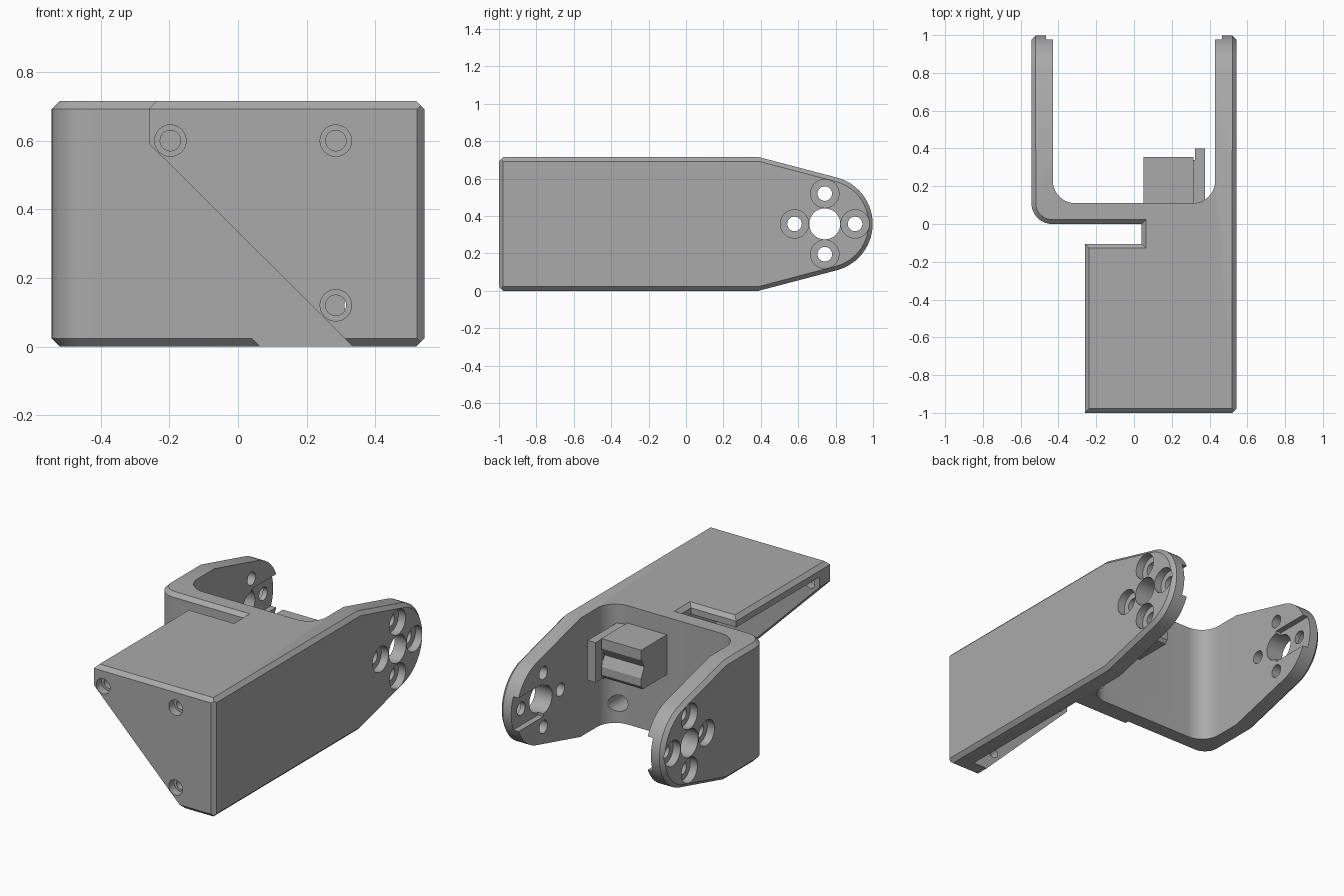
import bpy, bmesh, math

if "Cube" in bpy.data.objects:
    bpy.data.objects.remove(bpy.data.objects["Cube"])

H = 0.715            # height of the bracket
MID = H / 2          # height of the pivot axis
PIVOT = 0.742        # y of the pivot axis

grey = bpy.data.materials.new("plain grey")
grey.diffuse_color = (0.4, 0.4, 0.4, 1)
grey.use_nodes = True
grey.node_tree.nodes["Principled BSDF"].inputs["Base Color"].default_value = grey.diffuse_color


def arc(cx, cy, r, a0, a1, n):
    return [(cx + r * math.cos(math.radians(a0 + (a1 - a0) * i / n)),
             cy + r * math.sin(math.radians(a0 + (a1 - a0) * i / n))) for i in range(n + 1)]


def circle(cx, cy, r, n=32):
    return arc(cx, cy, r, 0, 360, n)[:-1]


def rect(u0, v0, u1, v1):
    return [(u0, v0), (u1, v0), (u1, v1), (u0, v1)]


def prism(name, pts, axis, a, b, chamfer=0):
    """Extrude a 2D outline along an axis, optionally chamfering both end rims."""
    place = {'x': lambda u, v, t: (t, u, v),
             'y': lambda u, v, t: (u, t, v),
             'z': lambda u, v, t: (u, v, t)}[axis]
    bm = bmesh.new()
    ends = [[bm.verts.new(place(u, v, t)) for u, v in pts] for t in (a, b)]
    caps = [bm.faces.new(ring) for ring in ends]
    n = len(pts)
    for i in range(n):
        j = (i + 1) % n
        bm.faces.new((ends[0][i], ends[0][j], ends[1][j], ends[1][i]))
    bmesh.ops.recalc_face_normals(bm, faces=bm.faces)
    if chamfer:
        rim = [e for f in caps for e in f.edges]
        bmesh.ops.bevel(bm, geom=rim, offset=chamfer, segments=1, affect='EDGES')
        bmesh.ops.recalc_face_normals(bm, faces=bm.faces)
    me = bpy.data.meshes.new(name)
    bm.to_mesh(me)
    bm.free()
    me.materials.append(grey)
    ob = bpy.data.objects.new(name, me)
    bpy.context.collection.objects.link(ob)
    return ob


def boolean(ob, tool, op='DIFFERENCE'):
    mod = ob.modifiers.new("cut", 'BOOLEAN')
    mod.object, mod.operation, mod.solver = tool, op, 'EXACT'
    bpy.context.view_layer.objects.active = ob
    bpy.ops.object.modifier_apply(modifier=mod.name)
    bpy.data.objects.remove(tool)


# Body: outer plan outline with the side slot, chamfered top and bottom
plan = [(0.543, -1), (0.543, 1.05), (-0.543, 1.05)]
plan += arc(-0.433, 0.11, 0.11, 180, 270, 10)
plan += [(0.04, 0), (0.04, -0.105), (-0.26, -0.105), (-0.26, -1)]
bracket = prism("bracket_body", plan, 'z', 0, H, 0.023)

# Side outline with tapered, rounded arm tips
side = [(-1.001, -0.001), (0.385, -0.001)]
side += arc(PIVOT, MID, 0.256, -75, 75, 28)
side += [(0.385, H + 0.001), (-1.001, H + 0.001)]
boolean(bracket, prism("side_cut", side, 'x', -0.544, 0.544, 0.023), 'INTERSECT')

# Gap between the two arms
gap = [(0.43, 1.2), (-0.43, 1.2)]
gap += arc(-0.31, 0.23, 0.12, 180, 270, 10) + arc(0.31, 0.23, 0.12, 270, 360, 10)
boolean(bracket, prism("gap_cut", gap, 'z', -0.1, 1))

# Sloping lower edge of the front plate, and the hollow behind it
slope = [(-0.4, 0.592), (-0.26, 0.592), (0.335, 0), (0.435, -0.1), (-0.4, -0.1)]
boolean(bracket, prism("slope_cut", slope, 'y', -1.1, -0.5))
boolean(bracket, prism("hollow_cut", rect(-0.4, -0.1, 0.43, 0.655), 'y', -0.9, 0))

# Countersunk screw holes in the front plate
for x, z in ((-0.197, 0.6), (0.285, 0.6), (0.285, 0.12)):
    boolean(bracket, prism("bore", circle(x, z, 0.03, 24), 'y', -1.1, -0.85))
    boolean(bracket, prism("head", circle(x, z, 0.046, 24), 'y', -1.1, -0.95))

# Cable hole low in the web
boolean(bracket, prism("cable_cut", circle(0.36, 0.12, 0.05, 24), 'y', -0.05, 0.3))

# Pivot holes, counterbores and inner grooves of both arms
for s in (-1, 1):
    boolean(bracket, prism("groove", rect(PIVOT, MID - 0.1, 1.1, MID + 0.1),
                           'x', s * 0.40, s * 0.465))
    boolean(bracket, prism("pivot", circle(PIVOT, MID, 0.083), 'x', s * 0.38, s * 0.6))
    for k in range(4):
        y = PIVOT + 0.162 * math.cos(k * math.pi / 2)
        z = MID + 0.162 * math.sin(k * math.pi / 2)
        boolean(bracket, prism("bolt", circle(y, z, 0.039, 24), 'x', s * 0.38, s * 0.6))
        boolean(bracket, prism("sink", circle(y, z, 0.076), 'x', s * 0.495, s * 0.6))

# Cable clamp block on the web, with a notched outer face
notched = [(0.1, 0.37), (0.34, 0.37), (0.355, 0.39), (0.355, 0.44),
           (0.325, 0.5), (0.355, 0.55), (0.355, 0.61), (0.1, 0.61)]
prism("clamp_block", notched, 'x', 0.05, 0.315)
prism("clamp_plate", rect(0.314, 0.1, 0.375, 0.34), 'z', 0.36, 0.6)
prism("clamp_lip", rect(0.322, 0.33, 0.375, 0.4), 'z', 0.36, 0.6)

# Smooth the rounded faces, keep the edges crisp
for ob in list(bpy.context.scene.objects):
    bpy.ops.object.select_all(action='DESELECT')
    ob.select_set(True)
    bpy.context.view_layer.objects.active = ob
    bpy.ops.object.shade_smooth_by_angle(angle=math.radians(25))
